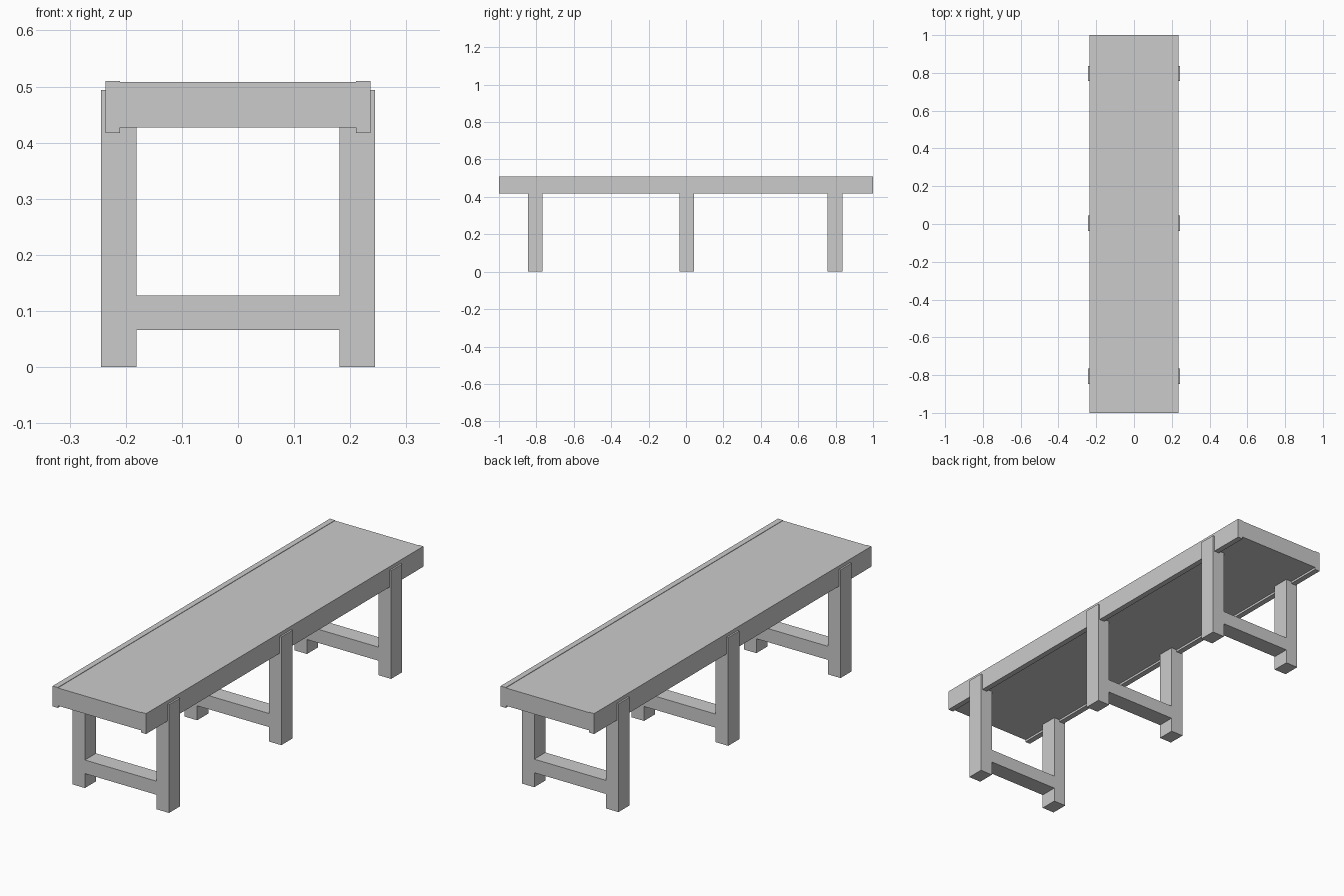
import bpy

if "Cube" in bpy.data.objects:
    bpy.data.objects.remove(bpy.data.objects["Cube"])


def box(name, x, y, z):
    """Box from (min, max) ranges on each axis."""
    bpy.ops.mesh.primitive_cube_add(
        size=1, location=[(a + b) / 2 for a, b in (x, y, z)])
    ob = bpy.context.object
    ob.name = name
    ob.scale = [b - a for a, b in (x, y, z)]
    bpy.ops.object.transform_apply(location=False, rotation=False, scale=True)
    return ob


# Seat board, running the full length between the side rails
box("seat", (-0.21, 0.21), (-1, 1), (0.427, 0.508))

# Side rails, slightly taller and lower than the seat
for side, s in (("left", -1), ("right", 1)):
    box(f"{side}_rail", sorted((s * 0.21, s * 0.236)), (-1, 1), (0.417, 0.51))

# Three leg frames: two posts joined by a flush low stretcher
for place, y in (("front", -0.806), ("middle", 0.004), ("back", 0.796)):
    depth = (y - 0.04, y + 0.04)
    for side, s in (("left", -1), ("right", 1)):
        box(f"{place}_{side}_leg", sorted((s * 0.181, s * 0.244)), depth, (0, 0.494))
    box(f"{place}_stretcher", (-0.181, 0.181), depth, (0.066, 0.128))
